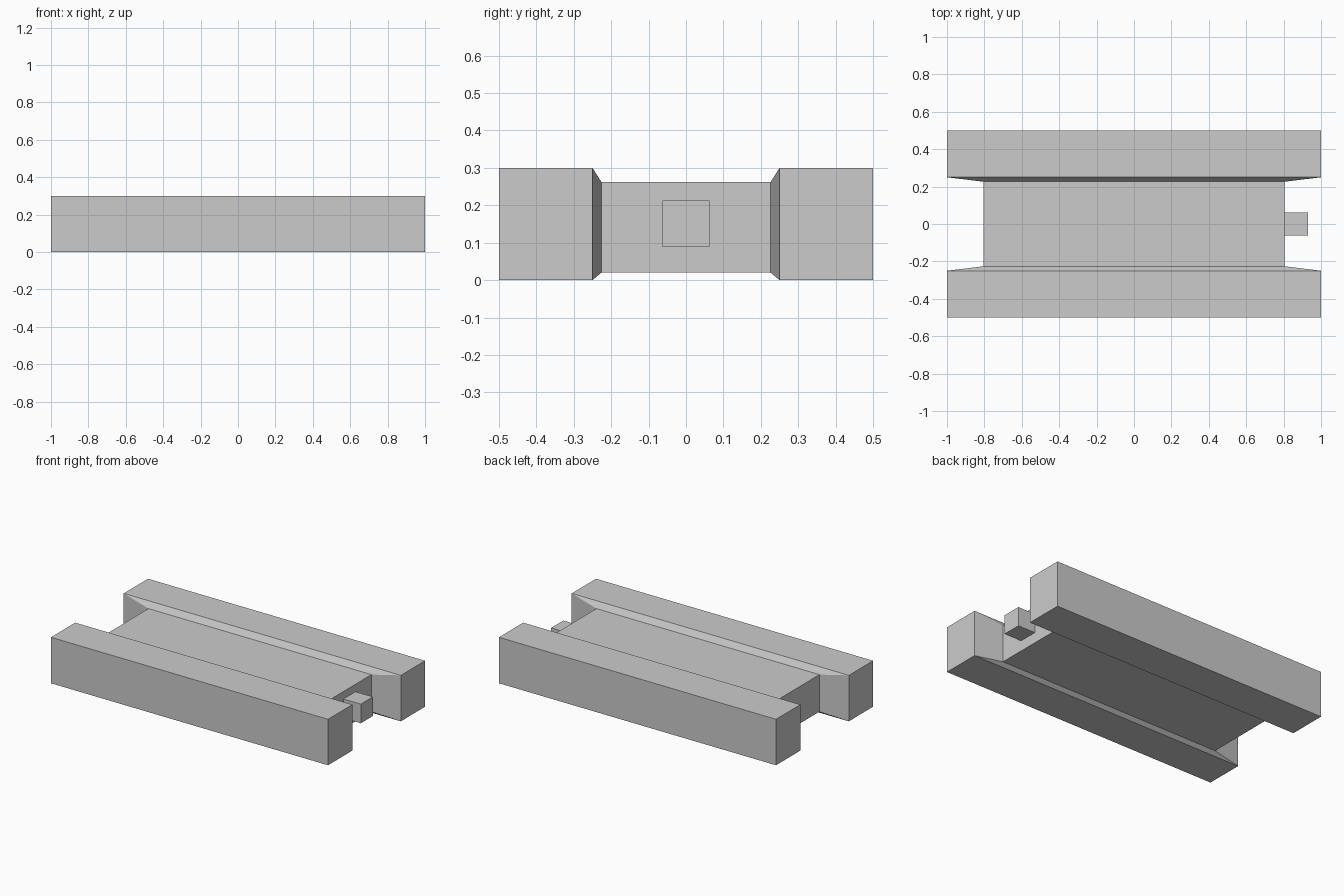
import bpy
import bmesh

if "Cube" in bpy.data.objects:
    bpy.data.objects.remove(bpy.data.objects["Cube"], do_unlink=True)

grey = bpy.data.materials.new("light_grey")
grey.use_nodes = True
colour = (0.6, 0.6, 0.6, 1.0)
grey.diffuse_color = colour
grey.node_tree.nodes["Principled BSDF"].inputs["Base Color"].default_value = colour


def loft(name, sections):
    """Join rectangles (y, x_min, x_max, z_min, z_max) along y into a closed solid."""
    bm = bmesh.new()
    rings = []
    for y, x0, x1, z0, z1 in sections:
        corners = ((x0, z0), (x1, z0), (x1, z1), (x0, z1))
        rings.append([bm.verts.new((x, y, z)) for x, z in corners])
    for a, b in zip(rings, rings[1:]):
        for i in range(4):
            j = (i + 1) % 4
            bm.faces.new((a[i], a[j], b[j], b[i]))
    bm.faces.new(rings[0])
    bm.faces.new(rings[-1])
    bmesh.ops.recalc_face_normals(bm, faces=bm.faces)
    mesh = bpy.data.meshes.new(name)
    bm.to_mesh(mesh)
    bm.free()
    mesh.materials.append(grey)
    obj = bpy.data.objects.new(name, mesh)
    bpy.context.collection.objects.link(obj)
    return obj


outer = (-1.0, 1.0, 0.0, 0.3)
inner = (-0.805, 0.805, 0.02, 0.262)
core_y = 0.226

# Long side rails, each tapering inwards to meet the core
for name, side in (("front_rail", -1), ("back_rail", 1)):
    loft(name, [(side * 0.5, *outer), (side * 0.25, *outer), (side * core_y, *inner)])

# Recessed slab between the rails
loft("core_slab", [(-core_y, *inner), (core_y, *inner)])

# Small square peg on one end of the slab
peg = (0.805, 0.93, 0.088, 0.213)
loft("end_peg", [(-0.0625, *peg), (0.0625, *peg)])
